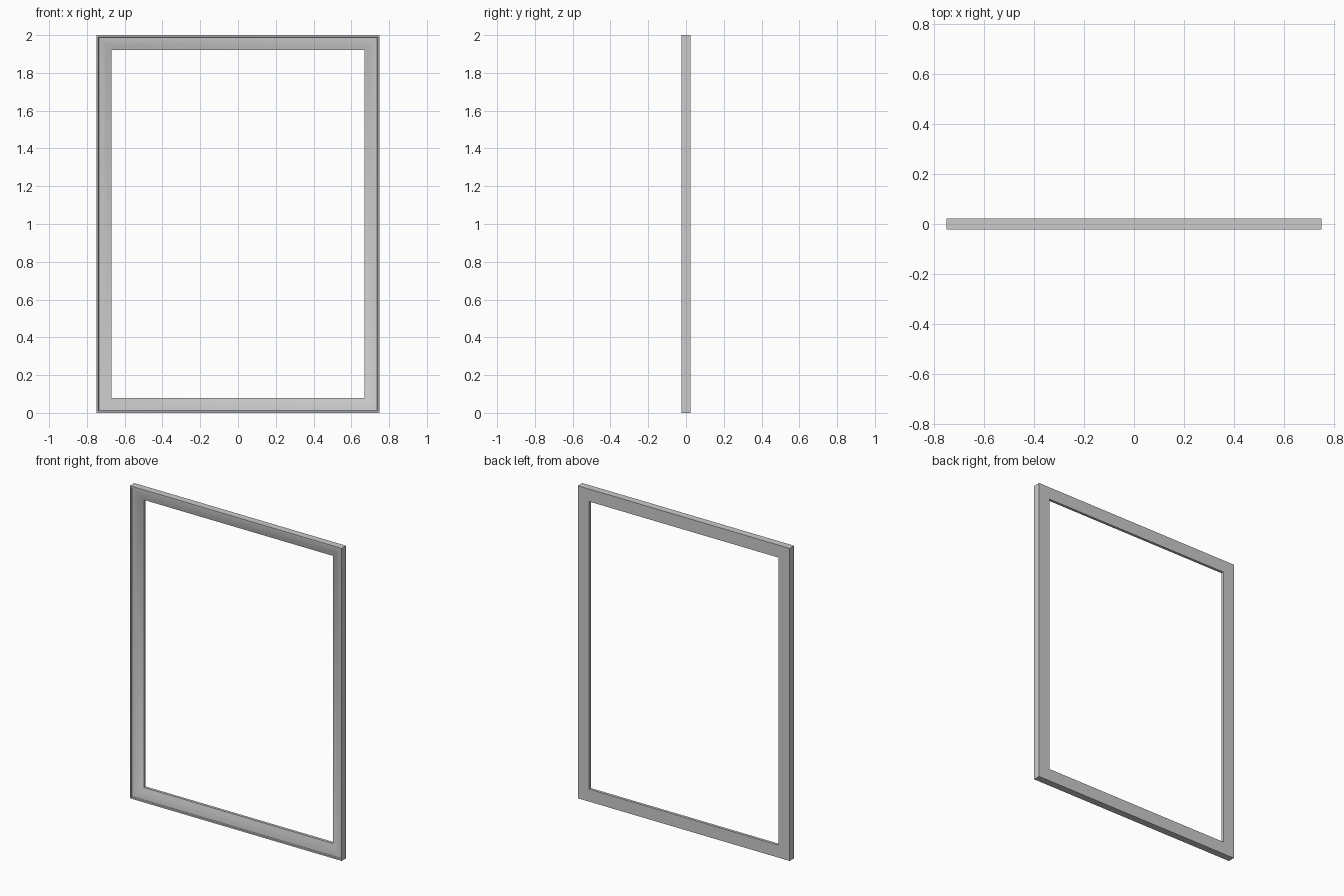
import bpy, bmesh

if "Cube" in bpy.data.objects:
    bpy.data.objects.remove(bpy.data.objects["Cube"])

W, H = 0.75, 2.0
# Moulding section: (inset from outer edge, depth y), front faces -y
PROFILE = [
    (0.0, 0.0225), (0.0, -0.0225),      # flat back corner, outer side
    (0.010, -0.0225), (0.013, -0.017),  # raised outer rim and its step
    (0.030, -0.014), (0.048, -0.008),   # face sloping towards the opening
    (0.065, 0.000), (0.08, 0.005),
    (0.08, 0.0225),                     # thin inner lip
]


def sweep_frame(name, profile):
    """Sweep a closed section around a mitred rectangle."""
    bm = bmesh.new()
    rings = []
    for sx, top in ((-1, 0), (1, 0), (1, 1), (-1, 1)):
        rings.append([bm.verts.new((sx * (W - d), y, H - d if top else d))
                      for d, y in profile])
    n = len(profile)
    for i in range(4):
        a, b = rings[i], rings[(i + 1) % 4]
        for j in range(n):
            k = (j + 1) % n
            bm.faces.new((a[j], a[k], b[k], b[j]))
    bmesh.ops.recalc_face_normals(bm, faces=bm.faces)
    mesh = bpy.data.meshes.new(name)
    bm.to_mesh(mesh)
    bm.free()
    ob = bpy.data.objects.new(name, mesh)
    bpy.context.collection.objects.link(ob)
    return ob


frame = sweep_frame("frame_moulding", PROFILE)
bpy.context.view_layer.objects.active = frame
frame.select_set(True)
bpy.ops.object.shade_smooth_by_angle(angle=0.52)
